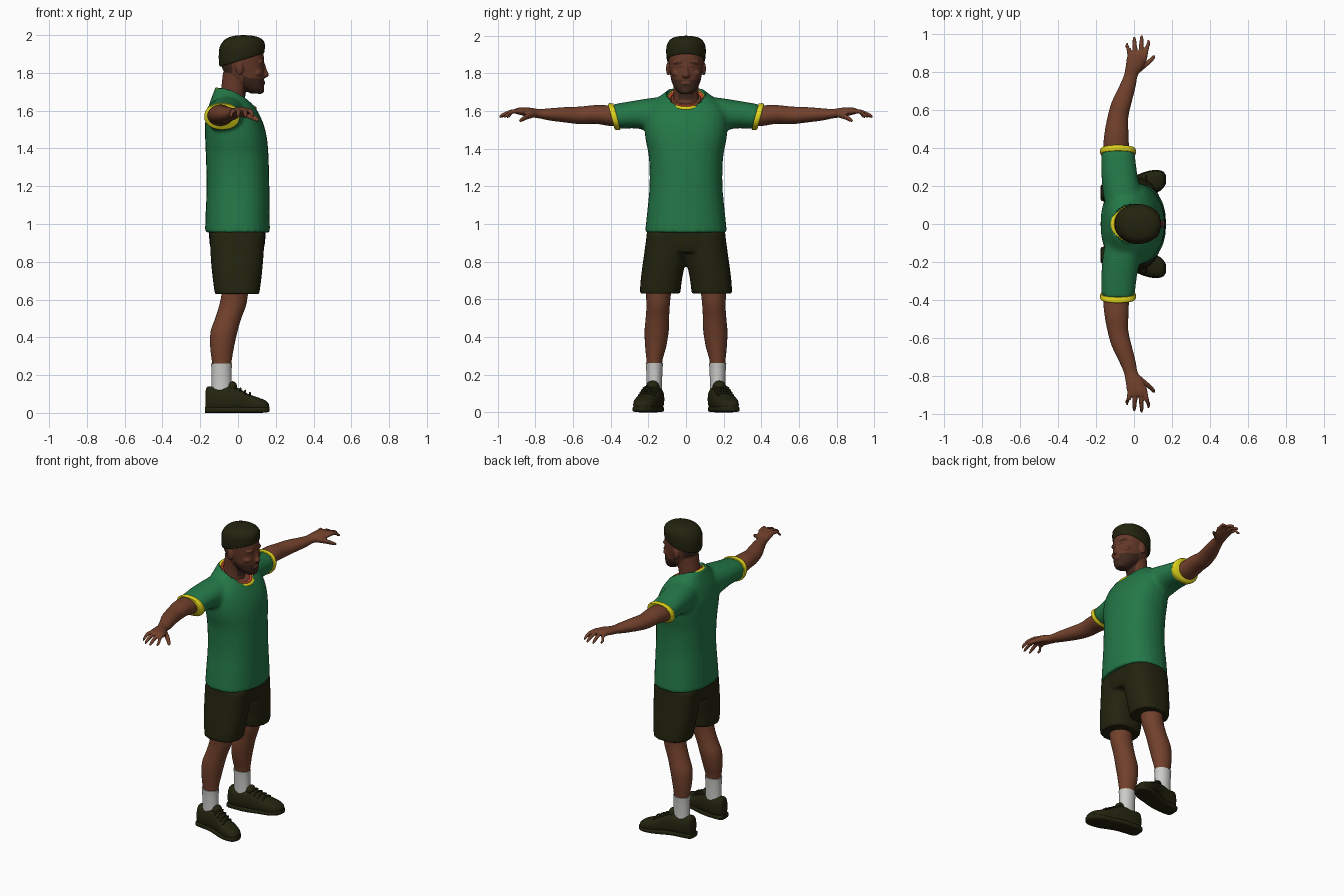
import bpy, bmesh, math
from mathutils import Vector


def material(name, rgb):
    m = bpy.data.materials.new(name)
    m.diffuse_color = (*rgb, 1)
    return m


GREEN = material("shirt green", (0.017, 0.185, 0.063))
OLIVE = material("dark olive", (0.017, 0.017, 0.005))
SKIN = material("brown skin", (0.17, 0.053, 0.025))
FACE = material("face skin", (0.13, 0.04, 0.021))
HAIR = material("dark hair", (0.05, 0.021, 0.013))
YELLOW = material("trim yellow", (0.75, 0.66, 0.012))
RED = material("trim red", (0.6, 0.07, 0.03))
WHITE = material("sock white", (0.6, 0.6, 0.58))


def spline(rows, steps):
    """Catmull-Rom resampling of rows of numbers."""
    out = []
    for i in range(len(rows) - 1):
        a, b, c, d = (rows[max(0, min(len(rows) - 1, i + k))] for k in (-1, 0, 1, 2))
        for s in range(steps):
            t = s / steps
            out.append([0.5 * (2 * q + (r - p) * t + (2 * p - 5 * q + 4 * r - w) * t * t
                        + (3 * q - p - 3 * r + w) * t ** 3) for p, q, r, w in zip(a, b, c, d)])
    return out + [list(rows[-1])]


def loft(name, rings, mat, axis="z", power=2.0, sides=28, steps=4, side=1, warp=None):
    """Rings are (position, centre a, centre b, radius a, radius b) along an axis."""
    order = {"z": (1, 2, 0), "y": (1, 0, 2), "x": (0, 1, 2)}[axis]
    bm = bmesh.new()
    loops = []
    for p, ca, cb, ra, rb in spline(rings, steps):
        loop = []
        for k in range(sides):
            t = 2 * math.pi * k / sides
            c, s = math.cos(t), math.sin(t)
            q = (p, ca + ra * math.copysign(abs(c) ** (2 / power), c),
                 cb + rb * math.copysign(abs(s) ** (2 / power), s))
            v = Vector([q[j] for j in order])
            if warp:
                v = warp(v)
            v.y *= side
            loop.append(bm.verts.new(v))
        loops.append(loop)
    for a, b in zip(loops, loops[1:]):
        for k in range(sides):
            bm.faces.new((a[k], a[k - 1], b[k - 1], b[k]))
    bm.faces.new(loops[0])
    bm.faces.new(loops[-1])
    return finish(name, bm, mat)


def finish(name, bm, mat):
    bmesh.ops.recalc_face_normals(bm, faces=bm.faces)
    me = bpy.data.meshes.new(name)
    bm.to_mesh(me)
    bm.free()
    me.materials.append(mat)
    ob = bpy.data.objects.new(name, me)
    bpy.context.collection.objects.link(ob)
    smooth(ob)
    return ob


def smooth(ob, angle=50):
    bpy.ops.object.select_all(action="DESELECT")
    ob.select_set(True)
    bpy.context.view_layer.objects.active = ob
    bpy.ops.object.shade_smooth_by_angle(angle=math.radians(angle))


def ball(name, centre, size, mat):
    bm = bmesh.new()
    bmesh.ops.create_uvsphere(bm, u_segments=16, v_segments=10, radius=1)
    for v in bm.verts:
        v.co = Vector(c + s * k for c, s, k in zip(centre, size, v.co))
    return finish(name, bm, mat)


def tube(name, pts, radius, mat, cyclic=False):
    cu = bpy.data.curves.new(name, "CURVE")
    cu.dimensions = "3D"
    cu.bevel_depth, cu.bevel_resolution = radius, 2
    sp = cu.splines.new("POLY")
    sp.points.add(len(pts) - 1)
    for p, co in zip(sp.points, pts):
        p.co = (*co, 1)
    sp.use_cyclic_u = cyclic
    cu.materials.append(mat)
    ob = bpy.data.objects.new(name, cu)
    bpy.context.collection.objects.link(ob)


def fuse(name, parts, voxel, relax, mats, rule=None, warp=None):
    """Blend overlapping parts to one skin, then colour faces by a rule."""
    bpy.ops.object.select_all(action="DESELECT")
    for p in parts:
        p.select_set(True)
    ob = parts[0]
    bpy.context.view_layer.objects.active = ob
    bpy.ops.object.join()
    ob.modifiers.clear()
    ob.modifiers.new("blend", "REMESH").voxel_size = voxel
    sm = ob.modifiers.new("relax", "SMOOTH")
    sm.factor, sm.iterations = 0.5, relax
    me = bpy.data.meshes.new_from_object(ob.evaluated_get(bpy.context.evaluated_depsgraph_get()))
    ob.modifiers.clear()
    ob.data, ob.name, me.name = me, name, name
    me.materials.clear()
    for m in mats:
        me.materials.append(m)
    if warp:
        for v in me.vertices:
            v.co = warp(v.co)
    for f in me.polygons:
        f.material_index = rule(f.center) if rule else 0
    smooth(ob, 60)


# Shirt: torso and sleeves blended, with a tilted neckline
def neck_plane(x):
    return 1.663 - 0.5 * (x + 0.012)


def in_neck(v, k=1.0):
    return v.z > 1.55 and ((v.x + 0.012) / 0.1) ** 2 + (v.y / 0.1) ** 2 < k


def cut_neck(v):
    return Vector((v.x, v.y, min(v.z, neck_plane(v.x)))) if in_neck(v) else v


def slant(v):
    return Vector((v.x, v.y + 0.27 * (v.z - 1.57) * min(1, v.y / 0.35), v.z))


torso = loft("torso", [(0.955, -0.003, 0, 0.172, 0.218), (1.05, -0.002, 0, 0.17, 0.208),
             (1.2, 0.0, 0, 0.166, 0.194), (1.35, -0.004, 0, 0.166, 0.197),
             (1.45, -0.01, 0, 0.164, 0.215), (1.53, -0.02, 0, 0.155, 0.222),
             (1.6, -0.03, 0, 0.132, 0.215), (1.65, -0.04, 0, 0.107, 0.175),
             (1.69, -0.05, 0, 0.082, 0.125), (1.72, -0.055, 0, 0.068, 0.085)], GREEN, power=2.3)
sleeves = [loft("sleeve", [(0.08, -0.05, 1.58, 0.1, 0.1), (0.18, -0.065, 1.575, 0.1, 0.093),
                (0.27, -0.078, 1.58, 0.094, 0.073), (0.375, -0.084, 1.57, 0.088, 0.065)],
                GREEN, "y", 2.2, side=s, warp=slant) for s in (1, -1)]
fuse("shirt", [torso] + sleeves, 0.011, 5, [GREEN, SKIN],
     lambda c: 1 if in_neck(c, 0.9) else 0, cut_neck)

# Collar trims
for name, k, dz, r, mat in (("collar", 1.0, 0.0, 0.011, YELLOW),
                            ("inner_collar", 0.88, 0.004, 0.009, RED)):
    tube(name, [(-0.012 + 0.1 * k * math.cos(t), 0.1 * k * math.sin(t),
         neck_plane(-0.012 + 0.1 * k * math.cos(t)) + dz)
         for t in (2 * math.pi * i / 40 for i in range(40))], r, mat, True)

# Shorts
legs = [loft("short_leg", [(0.63, -0.005, 0.138, 0.118, 0.108), (0.72, -0.005, 0.129, 0.13, 0.11),
             (0.83, -0.005, 0.11, 0.14, 0.114), (0.95, -0.003, 0.1, 0.145, 0.108)],
             OLIVE, power=2.4, side=s) for s in (1, -1)]
hips = loft("hips", [(0.85, -0.004, 0, 0.135, 0.19), (0.9, -0.004, 0, 0.147, 0.21),
            (1.0, -0.003, 0, 0.152, 0.205)], OLIVE, power=2.4)
fuse("shorts", [hips] + legs, 0.01, 3, [OLIVE])

for s, tag in ((1, "left"), (-1, "right")):
    # Sleeve cuff
    loft(tag + "_cuff", [(0.367, -0.084, 1.57, 0.092, 0.069), (0.375, -0.084, 1.57, 0.094, 0.071),
         (0.39, -0.084, 1.57, 0.094, 0.071), (0.397, -0.084, 1.57, 0.089, 0.066)],
         YELLOW, "y", 2.2, side=s, warp=slant)

    # Arm with hand, four fingers and a thumb
    arm = [loft("arm", [(0.3, -0.09, 1.572, 0.07, 0.055), (0.4, -0.094, 1.575, 0.068, 0.055),
                (0.48, -0.092, 1.582, 0.063, 0.05), (0.56, -0.085, 1.577, 0.055, 0.047),
                (0.64, -0.065, 1.58, 0.053, 0.041), (0.72, -0.036, 1.582, 0.044, 0.033),
                (0.78, -0.017, 1.586, 0.037, 0.025), (0.83, 0.003, 1.593, 0.047, 0.025),
                (0.88, 0.016, 1.599, 0.053, 0.02), (0.905, 0.02, 1.6, 0.046, 0.014)],
                SKIN, "y", side=s)]
    for base, tip, end in ((-0.02, -0.036, 0.952), (0.006, 0.002, 0.985),
                           (0.034, 0.04, 0.992), (0.056, 0.076, 0.968)):
        arm.append(loft("finger", [(0.86, base, 1.598, 0.012, 0.013),
                   (0.92, (base + tip) / 2, 1.598, 0.012, 0.012),
                   (end - 0.02, tip, 1.58, 0.0105, 0.011), (end, tip, 1.568, 0.006, 0.007)],
                   SKIN, "y", sides=12, side=s))
    arm.append(loft("thumb", [(0.8, 0.015, 1.585, 0.02, 0.018), (0.84, 0.062, 1.572, 0.02, 0.016),
               (0.87, 0.095, 1.556, 0.015, 0.013), (0.886, 0.106, 1.548, 0.008, 0.008)],
               SKIN, "y", sides=12, side=s))
    fuse(tag + "_arm", arm, 0.0055, 3, [SKIN])

    # Leg and sock
    loft(tag + "_leg", [(0.22, -0.085, 0.168, 0.045, 0.038), (0.28, -0.086, 0.167, 0.053, 0.043),
         (0.35, -0.084, 0.161, 0.063, 0.056), (0.43, -0.074, 0.156, 0.071, 0.064),
         (0.5, -0.052, 0.152, 0.069, 0.062), (0.57, -0.028, 0.148, 0.071, 0.062),
         (0.64, -0.016, 0.146, 0.071, 0.068), (0.72, -0.01, 0.14, 0.085, 0.078)], SKIN, side=s)
    loft(tag + "_sock", [(0.08, -0.085, 0.168, 0.055, 0.042), (0.15, -0.086, 0.168, 0.053, 0.041),
         (0.22, -0.087, 0.168, 0.053, 0.043), (0.262, -0.087, 0.168, 0.056, 0.046)], WHITE, side=s)

    # Shoe with sole, tongue and laces
    loft(tag + "_shoe", [(-0.172, 0.165, 0.062, 0.022, 0.05), (-0.16, 0.165, 0.071, 0.042, 0.069),
         (-0.11, 0.167, 0.069, 0.052, 0.067), (-0.05, 0.175, 0.072, 0.054, 0.07),
         (0.0, 0.188, 0.067, 0.056, 0.065), (0.05, 0.206, 0.052, 0.06, 0.05),
         (0.1, 0.22, 0.043, 0.06, 0.041), (0.145, 0.23, 0.034, 0.046, 0.032),
         (0.163, 0.234, 0.028, 0.024, 0.02)], OLIVE, "x", 2.5, side=s)
    loft(tag + "_sole", [(-0.176, 0.165, 0.016, 0.025, 0.015), (-0.16, 0.165, 0.016, 0.047, 0.016),
         (-0.05, 0.175, 0.016, 0.056, 0.016), (0.05, 0.208, 0.016, 0.064, 0.016),
         (0.11, 0.222, 0.016, 0.062, 0.016), (0.15, 0.231, 0.018, 0.047, 0.016),
         (0.168, 0.235, 0.02, 0.022, 0.013)], OLIVE, "x", 4, side=s)
    ball(tag + "_tongue", (-0.03, s * 0.177, 0.135), (0.026, 0.036, 0.033), OLIVE)
    for i in range(4):
        x, y, z = -0.012 + 0.025 * i, 0.185 + 0.008 * i, 0.142 - 0.012 * i
        tube(tag + "_lace", [(x, s * (y + d), z - 8 * d * d) for d in (-0.045, -0.02, 0, 0.02, 0.045)],
             0.005, OLIVE)

# Head: skull, neck, nose, brow, lips and ears
head = [loft("head", [(1.69, 0.098, 0, 0.028, 0.03), (1.715, 0.08, 0, 0.056, 0.056),
             (1.755, 0.054, 0, 0.084, 0.076), (1.8, 0.034, 0, 0.106, 0.085),
             (1.85, 0.024, 0, 0.115, 0.092), (1.9, 0.02, 0, 0.115, 0.095),
             (1.95, 0.02, 0, 0.1, 0.085)], FACE, power=2.2),
        loft("neck", [(1.57, -0.04, 0, 0.085, 0.09), (1.64, -0.035, 0, 0.073, 0.073),
             (1.7, -0.025, 0, 0.067, 0.066), (1.8, -0.005, 0, 0.075, 0.07)], FACE),
        loft("nose", [(1.775, 0.135, 0, 0.015, 0.015), (1.79, 0.14, 0, 0.024, 0.021),
             (1.81, 0.135, 0, 0.02, 0.014), (1.85, 0.125, 0, 0.017, 0.011)], FACE),
        ball("lips", (0.13, 0, 1.748), (0.015, 0.03, 0.013), FACE),
        ball("chin", (0.115, 0, 1.708), (0.025, 0.032, 0.02), FACE)]
for s in (1, -1):
    head.append(ball("brow", (0.115, s * 0.036, 1.858), (0.022, 0.035, 0.011), FACE))
    head.append(ball("cheek", (0.1, s * 0.048, 1.8), (0.03, 0.03, 0.022), FACE))
    head.append(ball("ear", (0.008, s * 0.095, 1.825), (0.021, 0.011, 0.036), FACE))


def face_colour(c):
    if c.x > 0.12 and abs(c.y) < 0.026 and 1.742 < c.z < 1.756:
        return 0                                          # lips
    if c.x > 0.025 and 1.66 < c.z < 1.772 - 0.2 * max(0, c.x - 0.1) + 0.5 * max(0, 0.06 - c.x):
        return 1                                          # beard
    if c.x > 0.112 and 0.02 < abs(c.y) < 0.05 and (1.831 < c.z < 1.839 or 1.853 < c.z < 1.862):
        return 1                                          # eyes and brows
    return 1 if c.x < -0.03 and c.z > 1.8 else 0          # hair at the back


fuse("head", head, 0.005, 3, [FACE, HAIR], face_colour)


# Round cap, rim lower at the back
def tilt(v):
    return Vector((v.x, v.y, v.z + 0.3 * (v.x - 0.02) * max(0, (2.0 - v.z) / 0.13)))


loft("cap", [(1.868, 0.02, 0, 0.113, 0.096), (1.874, 0.02, 0, 0.119, 0.102),
     (1.91, 0.02, 0, 0.122, 0.105), (1.95, 0.021, 0, 0.118, 0.102), (1.98, 0.024, 0, 0.094, 0.083),
     (1.995, 0.027, 0, 0.055, 0.05), (2.0, 0.028, 0, 0.006, 0.006)], OLIVE, power=2.1, warp=tilt)
